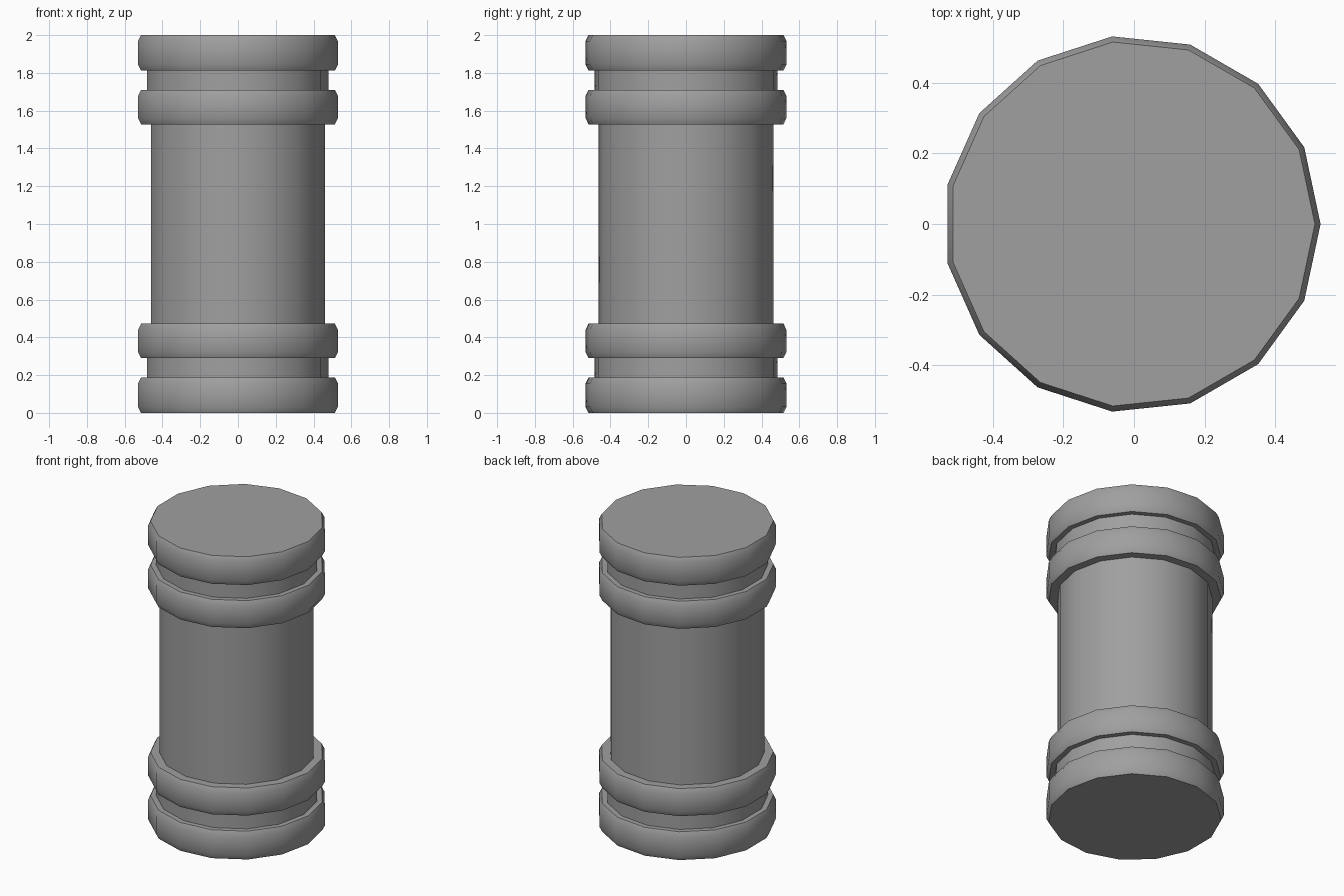
import bpy
import bmesh
from math import cos, sin, pi, radians

SIDES = 15
RIM, NECK, SHAFT = 0.535, 0.486, 0.466
BEVEL_IN, BEVEL_UP = 0.016, 0.032

cube = bpy.data.objects.get("Cube")
if cube:
    bpy.data.objects.remove(cube, do_unlink=True)

grey = bpy.data.materials.new("stone_grey")
grey.use_nodes = True
colour = (0.35, 0.35, 0.35, 1)
grey.diffuse_color = colour
grey.node_tree.nodes["Principled BSDF"].inputs["Base Color"].default_value = colour


def band(bottom, top):
    """Profile of one collar with softened upper and lower rims."""
    return [(RIM - BEVEL_IN, bottom), (RIM, bottom + BEVEL_UP),
            (RIM, top - BEVEL_UP), (RIM - BEVEL_IN, top)]


# Lower half of the profile, mirrored about mid height for the upper half
lower = (band(0, 0.187) + [(NECK, 0.187), (NECK, 0.29)]
         + band(0.29, 0.472) + [(SHAFT, 0.472)])
profile = lower + [(r, 2 - z) for r, z in reversed(lower)]

# Turn the profile into a fifteen-sided column with capped ends
bm = bmesh.new()
shift = RIM * (1 - cos(pi / SIDES)) / 2
rings = []
for r, z in profile:
    angles = [2 * pi * i / SIDES for i in range(SIDES)]
    rings.append([bm.verts.new((r * cos(a) - shift, r * sin(a), z)) for a in angles])
for low, high in zip(rings, rings[1:]):
    for i in range(SIDES):
        j = (i + 1) % SIDES
        bm.faces.new((low[i], low[j], high[j], high[i]))
bm.faces.new(reversed(rings[0]))
bm.faces.new(rings[-1])

mesh = bpy.data.meshes.new("column")
bm.to_mesh(mesh)
bm.free()
mesh.materials.append(grey)
column = bpy.data.objects.new("column", mesh)
bpy.context.collection.objects.link(column)

# Round the sides while keeping the ledges crisp
bpy.ops.object.select_all(action="DESELECT")
column.select_set(True)
bpy.context.view_layer.objects.active = column
bpy.ops.object.shade_smooth_by_angle(angle=radians(40))
